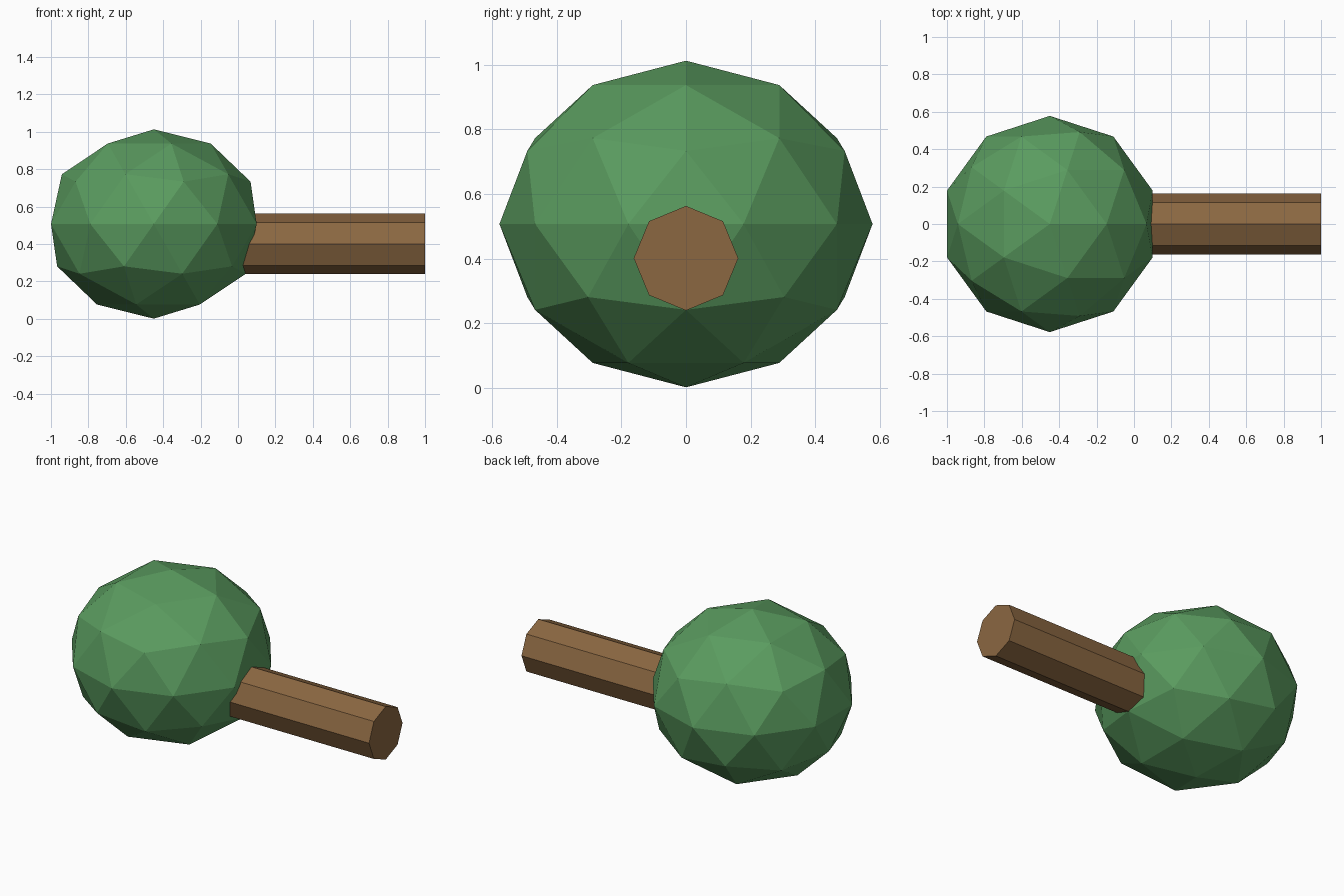
import bpy
import math

if "Cube" in bpy.data.objects:
    bpy.data.objects.remove(bpy.data.objects["Cube"])


def material(name, color):
    mat = bpy.data.materials.new(name)
    mat.diffuse_color = (*color, 1.0)
    mat.use_nodes = True
    mat.node_tree.nodes["Principled BSDF"].inputs["Base Color"].default_value = mat.diffuse_color
    return mat


def finish(name, mat):
    """Name the active object, colour it and bake its transform."""
    obj = bpy.context.object
    obj.name = name
    obj.data.name = name
    obj.data.materials.append(mat)
    bpy.ops.object.transform_apply(location=True, rotation=True, scale=True)
    bpy.ops.object.shade_flat()
    return obj


green = material("leaf green", (0.102, 0.328, 0.114))
brown = material("bark brown", (0.258, 0.136, 0.053))

# Faceted foliage ball, slightly squashed in height
bpy.ops.mesh.primitive_ico_sphere_add(subdivisions=2, radius=1, location=(-0.45, 0, 0.507))
bpy.context.object.scale = (0.578, 0.578, 0.506)
finish("foliage", green)

# Eight-sided trunk lying along x, its inner end sunk in the foliage
start, end = -0.1, 1.0
bpy.ops.mesh.primitive_cylinder_add(
    vertices=8, radius=0.162, depth=end - start,
    location=((start + end) / 2, 0, 0.401), rotation=(0, math.pi / 2, 0))
finish("trunk", brown)
